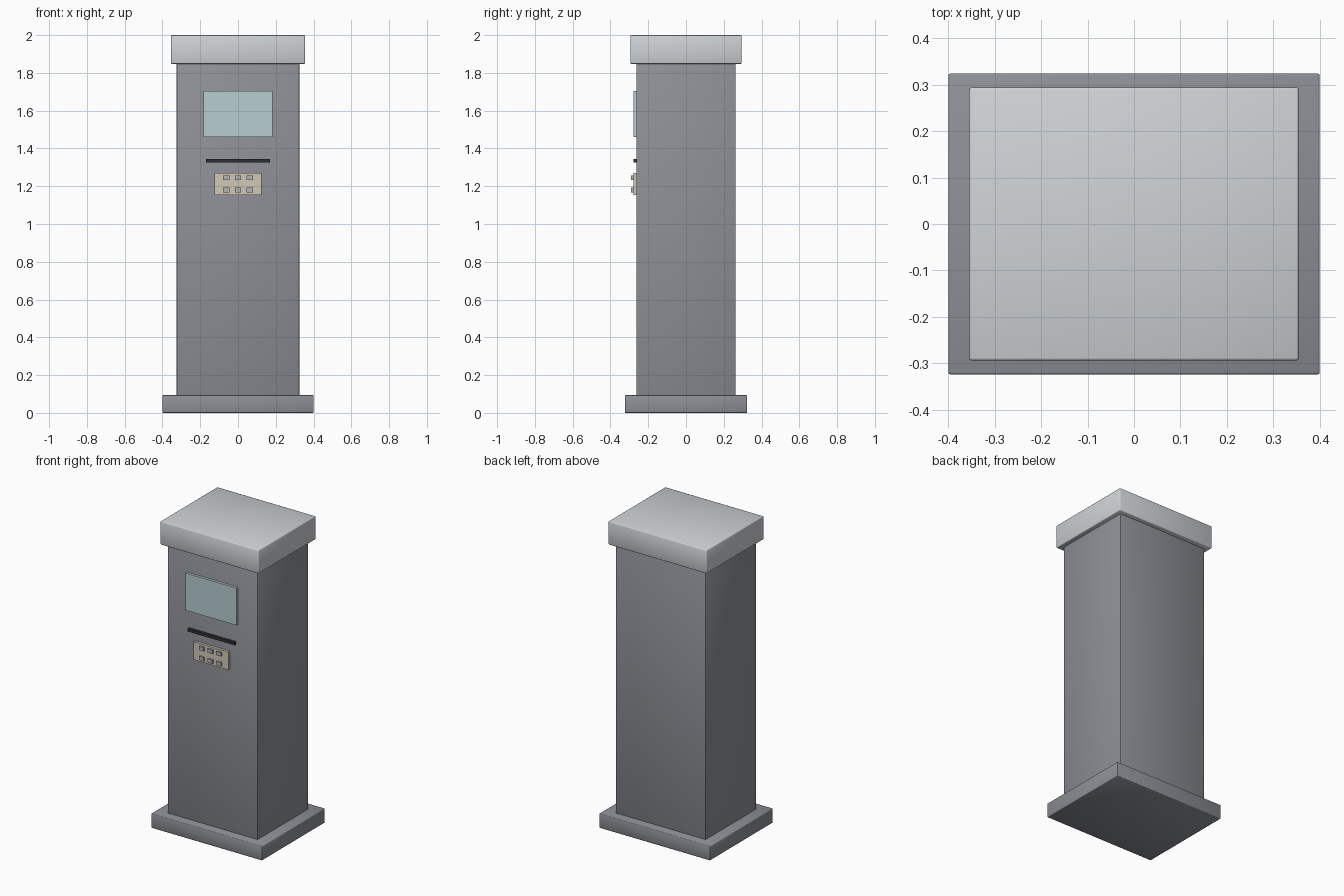
import bpy, bmesh

if "Cube" in bpy.data.objects:
    bpy.data.objects.remove(bpy.data.objects["Cube"])


def material(name, rgb):
    m = bpy.data.materials.new(name)
    m.diffuse_color = (*rgb, 1)
    m.use_nodes = True
    m.node_tree.nodes["Principled BSDF"].inputs["Base Color"].default_value = m.diffuse_color
    return m


def box(name, x, y, z, mat=None, bevel=0.0):
    """Box from (min, max) ranges, with optional softened edges."""
    bm = bmesh.new()
    bmesh.ops.create_cube(bm, size=1)
    for v in bm.verts:
        v.co = [r[0] if c < 0 else r[1] for r, c in zip((x, y, z), v.co)]
    me = bpy.data.meshes.new(name)
    bm.to_mesh(me)
    bm.free()
    ob = bpy.data.objects.new(name, me)
    bpy.context.collection.objects.link(ob)
    if mat:
        me.materials.append(mat)
    if bevel:
        for p in me.polygons:
            p.use_smooth = True
        mod = ob.modifiers.new("soft_edges", 'BEVEL')
        mod.width = bevel
        mod.segments = 2
    return ob


steel = material("dark_steel", (0.27, 0.28, 0.31))
pale = material("pale_grey", (0.62, 0.65, 0.67))
glass = material("screen_glass", (0.48, 0.61, 0.64))
black = material("slot_black", (0.03, 0.03, 0.035))
beige = material("keypad_beige", (0.64, 0.57, 0.47))
key_grey = material("key_grey", (0.45, 0.46, 0.47))

# Plinth, column and cap
box("base_plinth", (-0.4, 0.4), (-0.324, 0.324), (0, 0.094), steel, 0.004)
box("column", (-0.325, 0.325), (-0.262, 0.262), (0.09, 1.85), steel, 0.004)
box("cap", (-0.355, 0.355), (-0.294, 0.294), (1.848, 2.0), pale, 0.005)

# Front fittings, slightly embedded in the column
box("screen", (-0.183, 0.183), (-0.279, -0.255), (1.46, 1.703), glass)
box("card_slot", (-0.17, 0.17), (-0.279, -0.255), (1.326, 1.345), black)
box("keypad", (-0.125, 0.125), (-0.279, -0.255), (1.153, 1.27), beige)

# Two rows of three keys
for row, z in enumerate((1.245, 1.18)):
    for col, x in enumerate((-0.062, 0, 0.062)):
        box(f"key_{row + 1}_{col + 1}", (x - 0.017, x + 0.017),
            (-0.29, -0.27), (z - 0.012, z + 0.012), key_grey)
